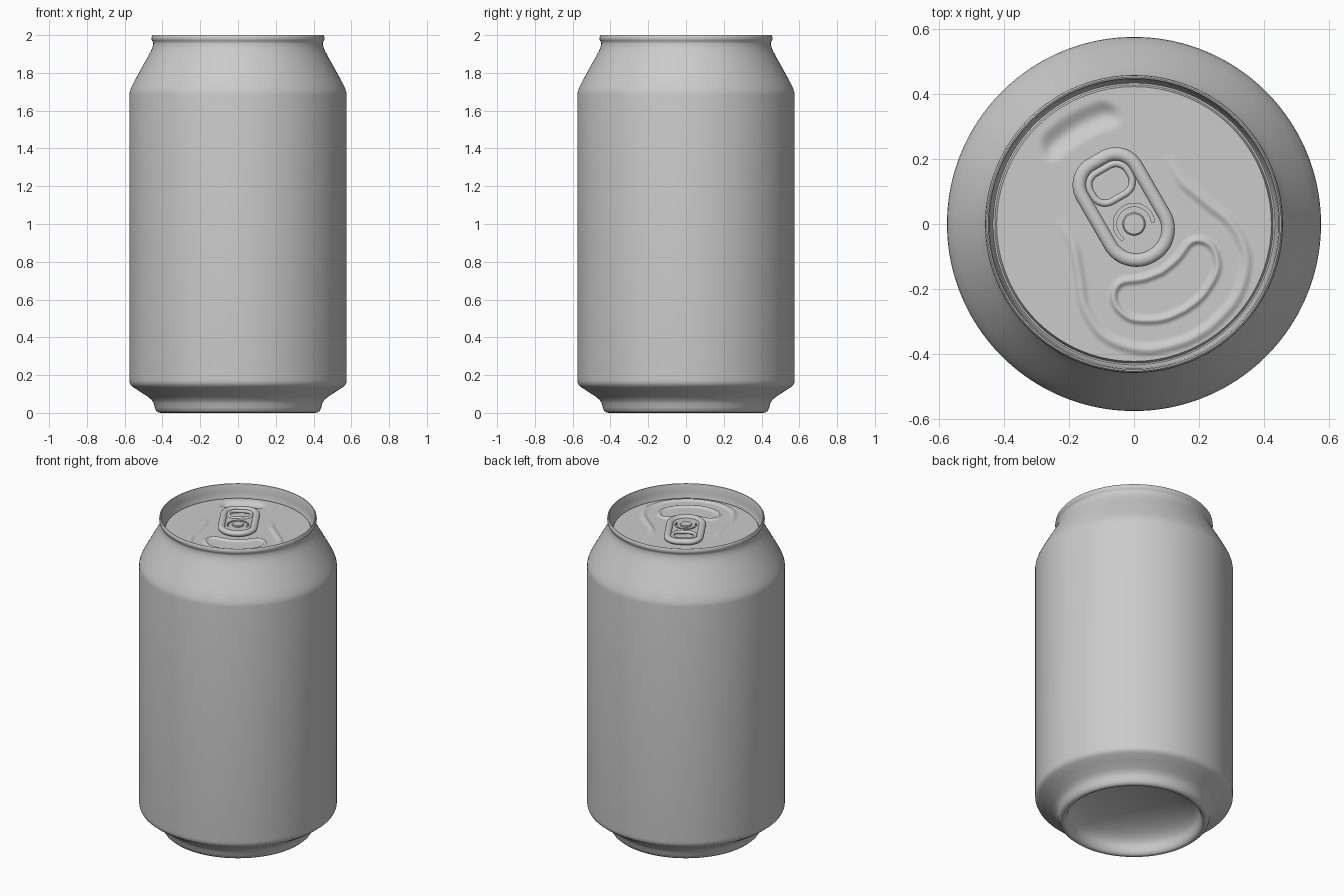
import bpy, bmesh, math
from mathutils import Vector

if "Cube" in bpy.data.objects:
    bpy.data.objects.remove(bpy.data.objects["Cube"])

LID_Z = 1.918
LID_R = 0.422
TURN = math.radians(30)      # the tab and mouth are turned on the lid


def finish(obj, angle=40):
    bpy.ops.object.select_all(action='DESELECT')
    obj.select_set(True)
    bpy.context.view_layer.objects.active = obj
    if obj.type == 'CURVE':
        bpy.ops.object.convert(target='MESH')
        obj = bpy.context.object
    bpy.ops.object.shade_smooth_by_angle(angle=math.radians(angle))
    return obj


def lathe(name, profile, segs, height=None, angle=40):
    """Revolve (r, z) points about z; height(x, y) adds optional relief."""
    bm = bmesh.new()
    rings = []
    for r, z in profile:
        n = 1 if r == 0 else segs
        ring = []
        for i in range(n):
            a = 2 * math.pi * i / segs
            x, y = r * math.cos(a), r * math.sin(a)
            ring.append(bm.verts.new((x, y, z + (height(x, y) if height else 0))))
        rings.append(ring)
    for a, b in zip(rings, rings[1:]):
        for i in range(segs):
            j = (i + 1) % segs
            quad = [a[i % len(a)], a[j % len(a)], b[j % len(b)], b[i % len(b)]]
            bm.faces.new(list(dict.fromkeys(quad)))
    bmesh.ops.recalc_face_normals(bm, faces=bm.faces)
    me = bpy.data.meshes.new(name)
    bm.to_mesh(me)
    bm.free()
    obj = bpy.data.objects.new(name, me)
    bpy.context.collection.objects.link(obj)
    return finish(obj, angle)


def spline(points, steps=5):
    """Smooth Catmull-Rom path through half of a mirrored outline."""
    p = [Vector(q) for q in points]
    p = [p[0]] + p + [p[-1]]
    out = []
    for a, b, c, d in zip(p, p[1:], p[2:], p[3:]):
        for k in range(steps):
            t = k / steps
            out.append(0.5 * (2 * b + (c - a) * t + (2 * a - 5 * b + 4 * c - d) * t * t
                              + (3 * b - a - 3 * c + d) * t ** 3))
    return out + [p[-1]]


def distance(path, x, y):
    best = 9
    for a, b in zip(path, path[1:]):
        dx, dy = b.x - a.x, b.y - a.y
        t = ((x - a.x) * dx + (y - a.y) * dy) / (dx * dx + dy * dy)
        t = max(0, min(1, t))
        best = min(best, (a.x + t * dx - x) ** 2 + (a.y + t * dy - y) ** 2)
    return math.sqrt(best)


def bump(d, width):
    return 0.5 + 0.5 * math.cos(math.pi * d / width) if d < width else 0


def rounded(hw, y0, y1, r_low, r_top, n=12):
    """Rounded rectangle outline with separate corner radii."""
    pts = []
    for cx, cy, r, start in ((hw - r_top, y1 - r_top, r_top, 0),
                             (r_top - hw, y1 - r_top, r_top, 90),
                             (r_low - hw, y0 + r_low, r_low, 180),
                             (hw - r_low, y0 + r_low, r_low, 270)):
        for k in range(n + 1):
            a = math.radians(start + 90 * k / n)
            pts.append((cx + r * math.cos(a), cy + r * math.sin(a)))
    return pts


def curve(name, outlines, z, extrude=0, bevel=0, flat=1):
    cu = bpy.data.curves.new(name, 'CURVE')
    cu.dimensions = '3D' if extrude == 0 else '2D'
    cu.fill_mode = 'FULL' if extrude == 0 else 'BOTH'
    cu.extrude, cu.bevel_depth, cu.bevel_resolution = extrude, bevel, 4
    for pts in outlines:
        s = cu.splines.new('POLY')
        s.points.add(len(pts) - 1)
        for q, (x, y) in zip(s.points, pts):
            q.co = (x, y, 0, 1)
        s.use_cyclic_u = True
    obj = bpy.data.objects.new(name, cu)
    obj.location.z = z
    obj.rotation_euler.z = TURN
    obj.scale.z = flat
    bpy.context.collection.objects.link(obj)
    return finish(obj)


# Can body: domed base, foot, wall, shoulder, rim and countersink
dome = [(0.385 * math.sin(t), 0.04 + 0.13 * math.cos(t))
        for t in [math.pi / 2 * k / 12 for k in range(13)]]
lathe("can_body", dome + [
    (0.39, 0.02), (0.398, 0.006), (0.41, 0.0), (0.424, 0.003), (0.434, 0.012),
    (0.441, 0.03), (0.446, 0.05), (0.455, 0.066), (0.475, 0.084), (0.52, 0.113),
    (0.555, 0.136), (0.568, 0.147), (0.574, 0.16), (0.575, 0.175),
    (0.575, 1.685), (0.573, 1.7), (0.566, 1.722), (0.545, 1.763), (0.51, 1.827),
    (0.48, 1.88), (0.463, 1.912), (0.453, 1.935), (0.449, 1.955), (0.45, 1.966),
    (0.456, 1.972), (0.458, 1.983), (0.456, 1.995), (0.452, 2.0), (0.448, 1.999),
    (0.445, 1.99), (0.441, 1.95), (0.437, 1.908), (0.433, 1.901), (0.428, 1.902),
    (0.425, 1.91), (LID_R, LID_Z)], 160)

# Lid with raised beads and a finger dimple
mouth = spline([(0, -.17), (.06, -.160), (.117, -.137), (.148, -.143), (.169, -.168),
                (.172, -.205), (.151, -.25), (.1, -.284), (.055, -.301), (0, -.307)])
panel = spline([(.195, .118), (.195, .038), (.229, -.063), (.26, -.15), (.249, -.259),
                (.167, -.35), (.06, -.388), (0, -.394)])


def relief(x, y):
    x = abs(x)
    fade = max(0, min(1, (0.13 - y) / 0.12))
    h = 0.011 * bump(distance(mouth, x, y), 0.017)
    h += 0.009 * fade * bump(distance(panel, x, y), 0.024)
    d = math.hypot(max(0, x - 0.09), y - (0.345 - 1.2 * x * x))
    return h - 0.018 * bump(d, 0.055)


lid = lathe("lid", [(LID_R * k / 75, LID_Z) for k in range(76)], 320, relief, 60)
lid.rotation_euler.z = TURN

# Pull tab: curled edge, web with finger hole and slot, hole lip
slot = [(r * math.cos(math.radians(a)), r * math.sin(math.radians(a)))
        for r, angs in ((0.064, range(-25, 206, 10)), (0.054, range(205, -26, -10)))
        for a in angs]
curve("tab_edge", [rounded(.095, -.112, .224, .092, .072)], 1.94, bevel=0.021, flat=0.85)
curve("tab_web", [rounded(.092, -.109, .221, .089, .069),
                  rounded(.06, .1, .188, .036, .036), slot], 1.938, extrude=0.006)
curve("finger_hole_lip", [rounded(.066, .094, .194, .042, .042)], 1.941, bevel=0.011)

# Rivet holding the tab
lathe("rivet", [(0.042, LID_Z - 0.003), (0.036, 1.93), (0.035, 1.949), (0.031, 1.953),
                (0, 1.954)], 40)
